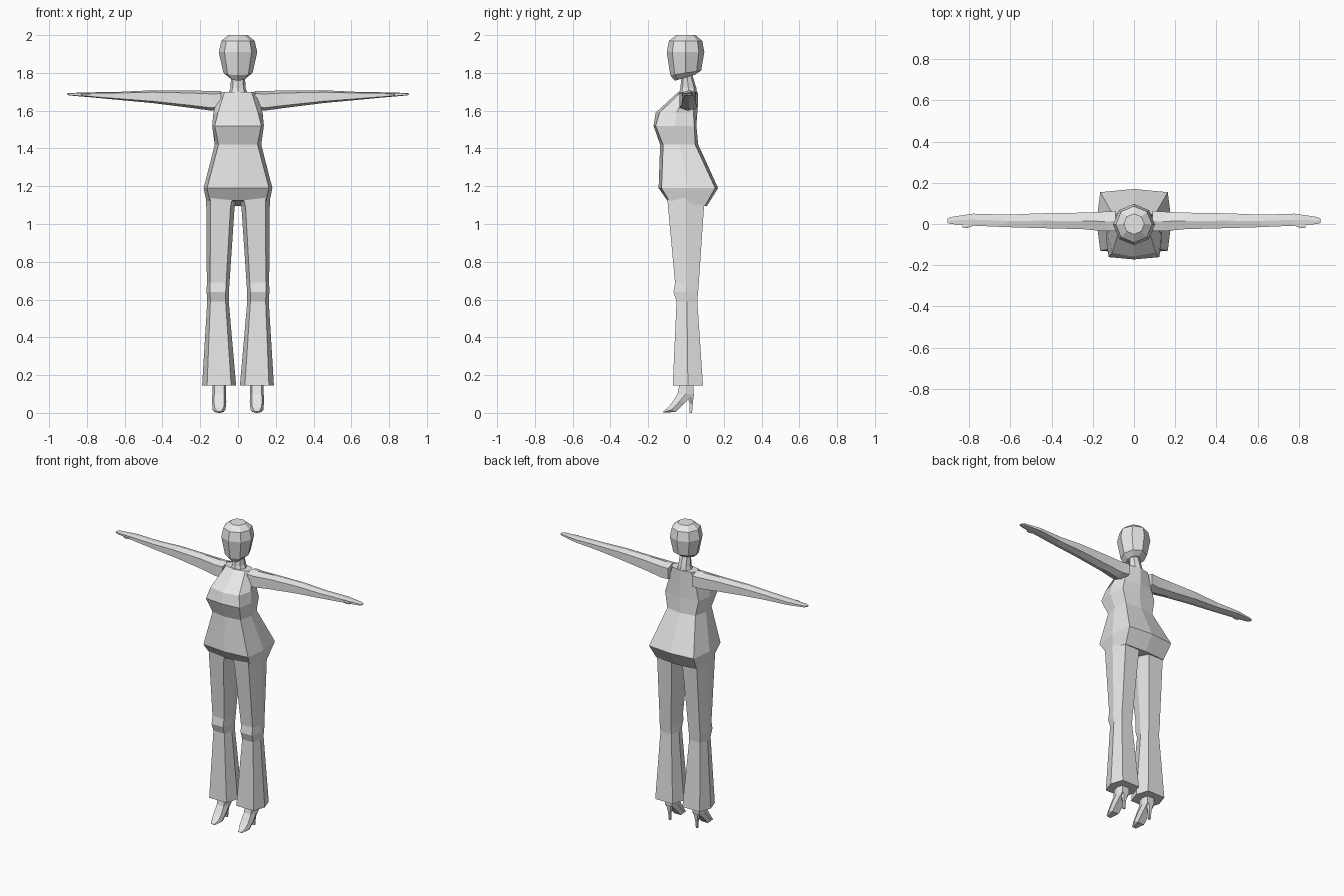
import bpy, bmesh
from math import sin, cos, tau, copysign

cube = bpy.data.objects.get("Cube")
if cube:
    bpy.data.objects.remove(cube)

grey = bpy.data.materials.new("plain grey")
grey.use_nodes = True
grey.diffuse_color = (.8, .8, .8, 1)
grey.node_tree.nodes["Principled BSDF"].inputs["Base Color"].default_value = grey.diffuse_color


def ring(along, half, front, back, middle=0, tilt=0, sides=6, square=.5):
    """Cross-section polygon; a lower square value gives boxier corners."""
    def boxy(value):
        return copysign(abs(value) ** square, value)

    peak = boxy(sin(tau * round(sides / 4) / sides))
    points = []
    for i in range(sides):
        angle = tau * i / sides
        depth = (back - front) / 2 * boxy(sin(angle)) / peak
        points.append((middle + half * boxy(cos(angle)),
                       (front + back) / 2 + depth,
                       along + tilt * depth))
    return points


def loft(name, rings, side=1):
    """Skin a list of rings, closed at both ends."""
    bm = bmesh.new()
    loops = [[bm.verts.new((x * side, y, z)) for x, y, z in points] for points in rings]
    for low, high in zip(loops, loops[1:]):
        for i, vert in enumerate(low):
            bm.faces.new((low[i - 1], vert, high[i], high[i - 1]))
    bm.faces.new(loops[0])
    bm.faces.new(loops[-1])
    bmesh.ops.recalc_face_normals(bm, faces=bm.faces)
    mesh = bpy.data.meshes.new(name)
    bm.to_mesh(mesh)
    bm.free()
    mesh.materials.append(grey)
    bpy.context.collection.objects.link(bpy.data.objects.new(name, mesh))


def pair(name, rings):
    loft("left_" + name, rings)
    loft("right_" + name, rings, side=-1)


def sideways(rings):
    """Turn upright rings so that they run outwards along x."""
    return [[(z, y, x) for x, y, z in points] for points in rings]


# Torso, from below the hips to the shoulders
boxed = dict(sides=8, square=.3)
rounded = dict(sides=8, square=1)
loft("torso", [
    ring(1.11, half=.165, front=-.1, back=.11, tilt=-.15, **boxed),
    ring(1.19, half=.182, front=-.145, back=.17, **boxed),
    ring(1.42, half=.123, front=-.137, back=.065, sides=8, square=.5),
    ring(1.52, half=.137, front=-.172, back=.055, **boxed),
    ring(1.59, half=.13, front=-.16, back=.06, sides=8, square=.6),
    ring(1.7, half=.1, front=-.04, back=.06, **rounded),
])

# Neck and head
loft("neck", [
    ring(1.68, half=.055, front=-.04, back=.06, **rounded),
    ring(1.72, half=.04, front=-.03, back=.055, **rounded),
    ring(1.8, half=.036, front=-.022, back=.03, **rounded),
])
loft("head", [
    ring(1.775, half=.045, front=-.06, back=.05, tilt=.3, **rounded),
    ring(1.8, half=.077, front=-.083, back=.08, tilt=.15, **rounded),
    ring(1.91, half=.102, front=-.102, back=.097, **rounded),
    ring(1.97, half=.088, front=-.09, back=.086, **rounded),
    ring(2, half=.05, front=-.05, back=.05, **rounded),
])

# Outstretched arms with flat hands and thumbs
pair("arm", sideways([
    ring(.09, middle=1.655, half=.05, front=-.035, back=.063),
    ring(.14, middle=1.652, half=.052, front=-.035, back=.06),
    ring(.25, middle=1.661, half=.046, front=-.025, back=.055),
    ring(.45, middle=1.674, half=.034, front=-.02, back=.052),
    ring(.62, middle=1.678, half=.022, front=-.015, back=.045),
    ring(.78, middle=1.684, half=.013, front=-.008, back=.05),
    ring(.89, middle=1.687, half=.007, front=0, back=.034),
    ring(.906, middle=1.687, half=.004, front=.006, back=.026),
]))
pair("thumb", sideways([
    ring(.78, middle=1.684, half=.008, front=-.009, back=.014),
    ring(.81, middle=1.683, half=.007, front=-.02, back=0),
    ring(.832, middle=1.683, half=.004, front=-.018, back=-.005),
]))

# Flared trousers
pair("trouser_leg", [
    ring(.145, middle=.1, half=.09, front=-.07, back=.09),
    ring(.59, middle=.106, half=.057, front=-.05, back=.06),
    ring(.64, middle=.107, half=.059, front=-.066, back=.064),
    ring(.69, middle=.105, half=.06, front=-.058, back=.068),
    ring(1.09, middle=.093, half=.075, front=-.095, back=.095),
    ring(1.15, middle=.086, half=.084, front=-.1, back=.1),
])

# High-heeled shoes
pair("shoe", [
    ring(.17, middle=.1, half=.036, front=-.03, back=.04),
    ring(.1, middle=.1, half=.036, front=-.045, back=.04),
    ring(.06, middle=.1, half=.038, front=-.07, back=0),
    ring(.017, middle=.1, half=.034, front=-.095, back=-.055, tilt=-.6),
    ring(.004, middle=.1, half=.016, front=-.122, back=-.116, tilt=-1),
])
pair("shoe_heel", [
    ring(.1, middle=.1, half=.024, front=.005, back=.042),
    ring(.05, middle=.1, half=.01, front=.018, back=.036),
    ring(0, middle=.1, half=.007, front=.018, back=.032),
])
